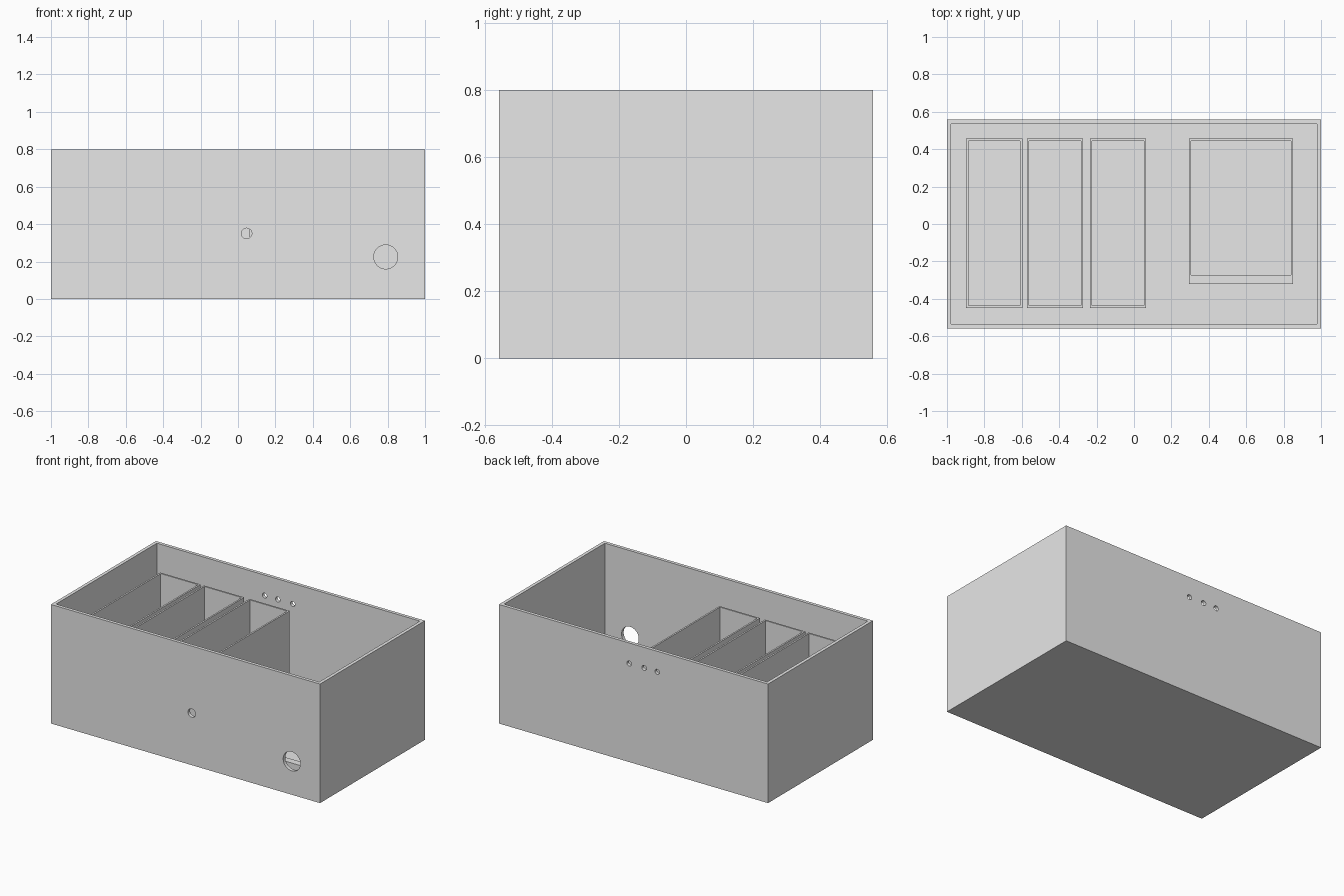
import bpy
import math
from mathutils import Vector

if "Cube" in bpy.data.objects:
    bpy.data.objects.remove(bpy.data.objects["Cube"], do_unlink=True)

# One grey for the whole model
GREY = (0.8, 0.8, 0.8, 1.0)
grey = bpy.data.materials.new("plain_grey")
grey.use_nodes = True
grey.diffuse_color = GREY
grey.node_tree.nodes["Principled BSDF"].inputs["Base Color"].default_value = GREY

HALF_Y = 0.5575
HEIGHT = 0.8
WALL = 0.0223      # outer wall and floor
THIN = 0.0112      # divider walls
OVER = 0.05        # overshoot of cutters


def box(name, low, high):
    low, high = Vector(low), Vector(high)
    bpy.ops.mesh.primitive_cube_add(size=1, location=(low + high) / 2)
    obj = bpy.context.object
    obj.name = obj.data.name = name
    obj.scale = high - low
    bpy.ops.object.transform_apply(location=True, rotation=True, scale=True)
    obj.data.materials.append(grey)
    return obj


def wall_hole(x, y, z, radius):
    """Cylinder along y used to drill one wall."""
    bpy.ops.mesh.primitive_cylinder_add(
        vertices=48, radius=radius, depth=4 * WALL,
        location=(x, y, z), rotation=(math.pi / 2, 0, 0))
    obj = bpy.context.object
    obj.name = "hole_cutter"
    obj.data.materials.append(grey)
    return obj


def cut(target, cutter):
    mod = target.modifiers.new("cut", "BOOLEAN")
    mod.operation = "DIFFERENCE"
    mod.solver = "EXACT"
    mod.object = cutter
    bpy.ops.object.select_all(action="DESELECT")
    bpy.context.view_layer.objects.active = target
    target.select_set(True)
    bpy.ops.object.modifier_apply(modifier=mod.name)
    bpy.data.objects.remove(cutter, do_unlink=True)


def frame(name, x0, x1, y0, y1, top, front_wall=THIN):
    """Rectangular open holder standing on the floor of the case."""
    body = box(name, (x0, y0, WALL), (x1, y1, top))
    cut(body, box("cavity_cutter",
                  (x0 + THIN, y0 + front_wall, WALL - OVER),
                  (x1 - THIN, y1 - THIN, top + OVER)))
    return body


# Outer case, open at the top
case = box("case", (-1, -HALF_Y, 0), (1, HALF_Y, HEIGHT))
cut(case, box("cavity_cutter", (-1 + WALL, -HALF_Y + WALL, WALL),
              (1 - WALL, HALF_Y - WALL, HEIGHT + OVER)))

# Front openings: small cable hole and large socket hole
for x, z, radius in ((0.046, 0.35, 0.028), (0.79, 0.2245, 0.064)):
    cut(case, wall_hole(x, -HALF_Y + WALL / 2, z, radius))

# Row of three small holes in the back wall
for x in (-0.177, -0.079, 0.032):
    cut(case, wall_hole(x, HALF_Y - WALL / 2, 0.662, 0.017))

bpy.ops.object.shade_smooth_by_angle(angle=math.radians(30))

# Three tall compartments
for i, x in enumerate((-0.897, -0.573, -0.235)):
    frame(f"compartment_{i + 1}", x, x + 0.3, -0.448, 0.456, 0.655)

# Low tray with a thicker front wall
frame("low_tray", 0.294, 0.85, -0.32, 0.456, 0.078, front_wall=0.046)
